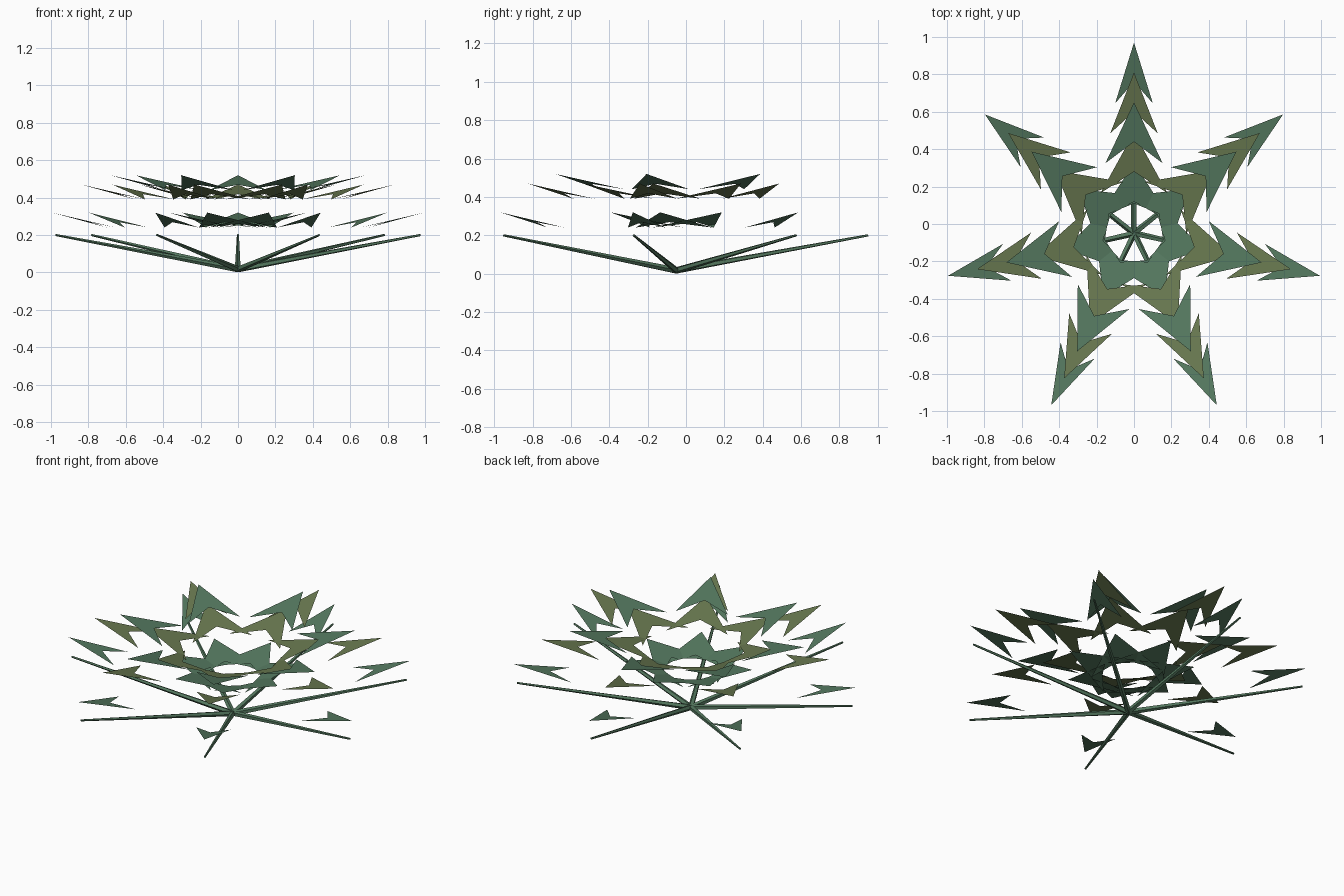
import bpy, bmesh
from math import pi, sin, cos
from mathutils import Vector, Matrix

if "Cube" in bpy.data.objects:
    bpy.data.objects.remove(bpy.data.objects["Cube"])

ARMS = 7
CENTRE = Vector((0, -0.05, 0))


def material(name, rgb):
    m = bpy.data.materials.new(name)
    m.diffuse_color = (*rgb, 1)
    m.use_nodes = True
    m.node_tree.nodes["Principled BSDF"].inputs["Base Color"].default_value = m.diffuse_color
    return m


green = material("leaf_green", (0.09, 0.19, 0.115))
olive = material("leaf_olive", (0.14, 0.19, 0.08))


def add_object(name, bm, mat):
    me = bpy.data.meshes.new(name)
    bm.to_mesh(me)
    bm.free()
    me.materials.append(mat)
    ob = bpy.data.objects.new(name, me)
    bpy.context.collection.objects.link(ob)
    return ob


def stem(angle):
    # thin tapered stem rising outward from the root
    start = Vector((0, 0, 0.017))
    end = Vector((cos(angle), sin(angle), 0.2))
    d = end - start
    bm = bmesh.new()
    rot = Matrix.Rotation(angle, 4, 'Z') @ Matrix.Rotation(pi / 2 - 0.181, 4, 'Y')
    bmesh.ops.create_cone(bm, cap_ends=True, segments=5, radius1=0.017,
                          radius2=0.006, depth=d.length,
                          matrix=Matrix.Translation(CENTRE + (start + end) / 2) @ rot)
    return bm


def leaflet(angle, tip, z, half):
    # flat barbed dart sloping up towards its tip
    pts = [(0, 0), (-0.325, half), (-0.21, 0), (-0.325, -half)]
    rot = Matrix.Rotation(angle, 4, 'Z')
    bm = bmesh.new()
    v = [bm.verts.new(CENTRE + rot @ Vector((tip + x, y, z + 0.245 * x)))
         for x, y in pts]
    bm.faces.new((v[0], v[1], v[2]))
    bm.faces.new((v[0], v[2], v[3]))
    return bm


heights = [0.32, 0.47, 0.52, 0.47, 0.32]
for k in range(ARMS):
    a = pi / 2 + k * 2 * pi / ARMS
    add_object(f"stem_{k}", stem(a), green)
    # five leaflets arching over each stem, alternating colour
    for i, z in enumerate(heights):
        add_object(f"leaflet_{k}_{i}",
                   leaflet(a, 1.02 - 0.16 * i, z, 0.101 + 0.026 * i),
                   olive if i % 2 else green)
